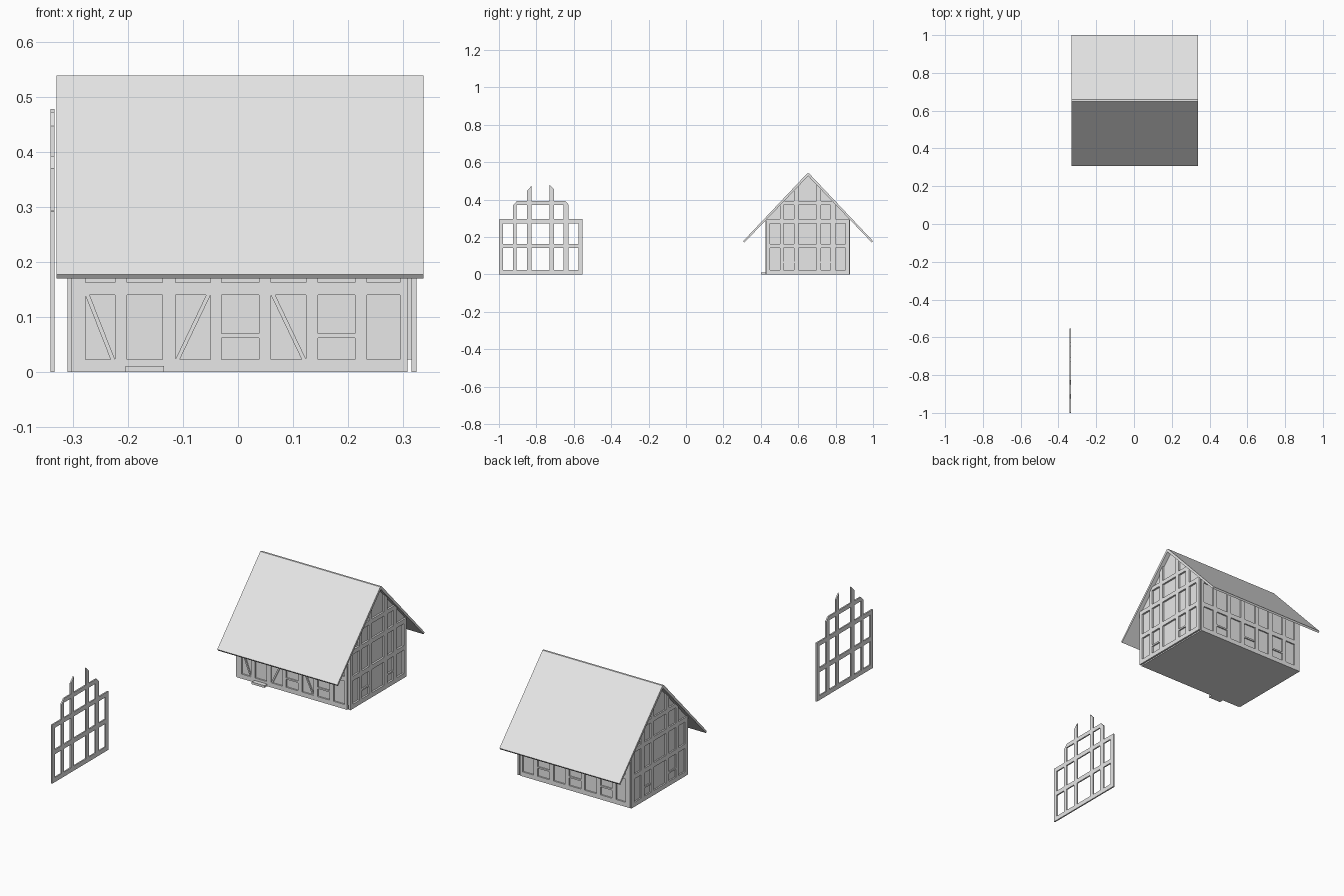
import bpy, bmesh
from mathutils import Vector

cube = bpy.data.objects.get("Cube")
if cube:
    bpy.data.objects.remove(cube, do_unlink=True)

grey = bpy.data.materials.new("light grey")
grey.use_nodes = True
grey.diffuse_color = (0.8, 0.8, 0.8, 1)
grey.node_tree.nodes["Principled BSDF"].inputs["Base Color"].default_value = (0.8, 0.8, 0.8, 1)

RIDGE_Y, UNDER_Z, SLOPE = 0.653, 0.526, 1.038
ZS = [0, 0.023, 0.14, 0.163, 0.273, 0.295]


def finish(bm, name):
    bmesh.ops.recalc_face_normals(bm, faces=bm.faces)
    mesh = bpy.data.meshes.new(name)
    bm.to_mesh(mesh)
    bm.free()
    mesh.materials.append(grey)
    obj = bpy.data.objects.new(name, mesh)
    bpy.context.collection.objects.link(obj)
    return obj


def point(axis, u, d, z):
    """u runs along the wall, d is depth along the given axis."""
    return Vector((d, u, z)) if axis == "x" else Vector((u, d, z))


def extrude(bm, axis, depth):
    geo = bmesh.ops.extrude_face_region(bm, geom=bm.faces[:])["geom"]
    verts = [v for v in geo if isinstance(v, bmesh.types.BMVert)]
    bmesh.ops.translate(bm, verts=verts, vec=point(axis, 0, depth, 0))


def prism(name, axis, profile, lo, hi):
    bm = bmesh.new()
    bm.faces.new([bm.verts.new(point(axis, u, lo, z)) for u, z in profile])
    extrude(bm, axis, hi - lo)
    return finish(bm, name)


def rect(u0, u1, z0, z1):
    return [(u0, z0), (u1, z0), (u1, z1), (u0, z1)]


def timber_frame(name, axis, us, zs, lo, hi, is_timber, clip=False):
    """Flat grid of timbers with open panels, given thickness."""
    bm = bmesh.new()
    for i in range(len(us) - 1):
        for j in range(len(zs) - 1):
            if is_timber(i, j):
                bm.faces.new([bm.verts.new(point(axis, u, lo, z))
                              for u, z in rect(us[i], us[i + 1], zs[j], zs[j + 1])])
    bmesh.ops.remove_doubles(bm, verts=bm.verts, dist=1e-5)
    if clip:  # trim the posts to the roof slopes
        for side in (-1, 1):
            bmesh.ops.bisect_plane(bm, geom=bm.verts[:] + bm.edges[:] + bm.faces[:],
                                   plane_co=(0, RIDGE_Y, UNDER_Z),
                                   plane_no=(0, side * SLOPE, 1), clear_outer=True)
    extrude(bm, axis, hi - lo)
    bmesh.ops.dissolve_limit(bm, angle_limit=0.01, verts=bm.verts, edges=bm.edges)
    return finish(bm, name)


# House core with gable ends, and floor
y0, y1 = 0.431, 0.869
eave0 = UNDER_Z - SLOPE * (RIDGE_Y - y0)
eave1 = UNDER_Z - SLOPE * (y1 - RIDGE_Y)
prism("house_body", "x", [(y0, 0.023), (y1, 0.023), (y1, eave1),
                          (RIDGE_Y, UNDER_Z), (y0, eave0)], -0.303, 0.316)
prism("floor", "x", rect(y0, y1, 0, 0.023), -0.303, 0.309)
prism("door_step", "y", rect(-0.205, -0.135, 0, 0.011), 0.402, y0)

# Roof with two thin slopes
half = 0.347
right_side = [(0.005, 0.54), (half, 0.178), (half - 0.006, 0.17)]
roof_profile = [(RIDGE_Y + d, z) for d, z in right_side]
roof_profile += [(RIDGE_Y, UNDER_Z)]
roof_profile += [(RIDGE_Y - d, z) for d, z in reversed(right_side)]
prism("roof", "x", roof_profile, -0.33, 0.338)

# Long wall frames, even columns are posts and even rows are rails
XS = [-0.303, -0.278, -0.224, -0.202, -0.137, -0.114, -0.05, -0.03,
      0.038, 0.06, 0.124, 0.146, 0.213, 0.235, 0.295, 0.309]


def wall_timber(i, j):
    return i % 2 == 0 or j % 2 == 0


timber_frame("front_frame", "y", XS, ZS, 0.424, y0, wall_timber)
timber_frame("back_frame", "y", XS, ZS, y1, 0.876, wall_timber)

# Window sills in the long walls
for wall, lo, hi, columns in (("front", 0.425, y0, (7, 11)), ("back", y1, 0.875, (3, 7, 11))):
    for c in columns:
        prism(wall + "_window_sill", "y", rect(XS[c], XS[c + 1], 0.062, 0.07), lo, hi)

# Diagonal braces on the front
for c, falling in ((1, True), (5, False), (9, True)):
    a, b = XS[c], XS[c + 1]
    if not falling:
        a, b = b, a
    w = 0.008 if falling else -0.008
    prism("front_brace", "y", [(a, 0.14), (a + w, 0.14), (b, 0.023), (b - w, 0.023)], 0.425, y0)

# Gable frames: one on each end and a loose one standing apart
YS = [-1, -0.979, -0.925, -0.906, -0.85, -0.826, -0.73, -0.706, -0.655, -0.628, -0.575, -0.553]
SHIFT = 1.428
HOUSE_YS = [y + SHIFT for y in YS]
GABLE_ZS = ZS + [0.372, 0.393, 0.53]


def gable_timber(i, j):
    if j < 5:
        return i % 2 == 0 or j % 2 == 0
    if j == 6:
        return 2 <= i <= 8
    return i in (4, 6) or (j == 5 and i in (2, 8))


for name, lo, hi in (("right_gable_frame", -0.31, -0.303), ("left_gable_frame", 0.316, 0.325),
                     ("loose_gable_frame", -0.341, -0.334)):
    frame = timber_frame(name, "x", HOUSE_YS, GABLE_ZS, lo, hi, gable_timber, clip=True)
    if name.startswith("loose"):
        frame.location.y = -SHIFT
    else:
        for c in (3, 7):
            prism(name.replace("frame", "window_sill"), "x",
                  rect(HOUSE_YS[c], HOUSE_YS[c + 1], 0.062, 0.07), lo + 0.001, hi - 0.001)
